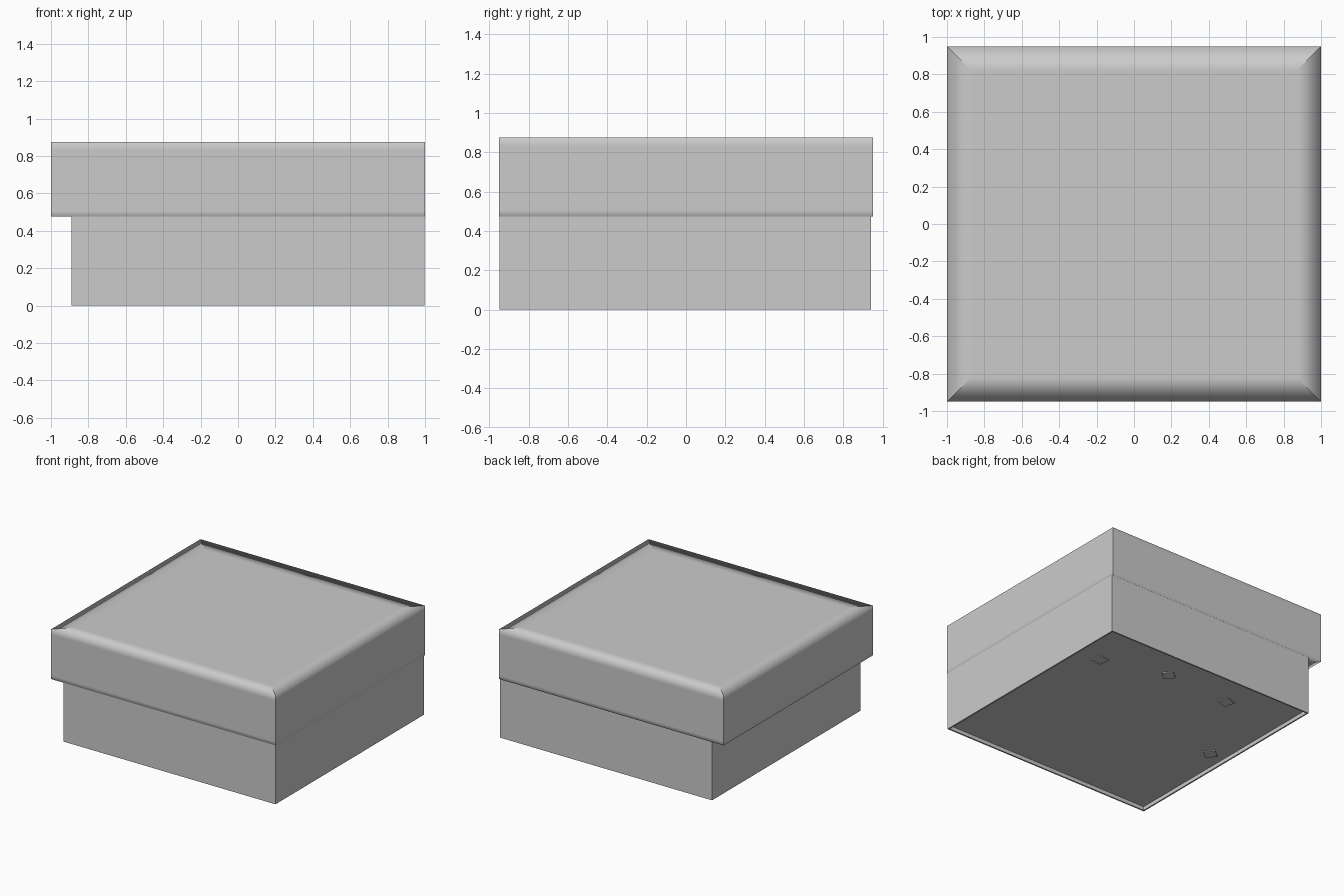
import bpy, bmesh
from math import radians
from mathutils import Matrix

if "Cube" in bpy.data.objects:
    bpy.data.objects.remove(bpy.data.objects["Cube"])


def loft(name, x, y, rings, smooth=False):
    """Stack rectangular rings (inset, z) inside the x/y limits and cap both ends."""
    bm = bmesh.new()
    rows = []
    for i, z in rings:
        pts = [(x[0] + i, y[0] + i), (x[1] - i, y[0] + i),
               (x[1] - i, y[1] - i), (x[0] + i, y[1] - i)]
        rows.append([bm.verts.new((a, b, z)) for a, b in pts])
    for a, b in zip(rows, rows[1:]):
        for k in range(4):
            n = (k + 1) % 4
            bm.faces.new((a[k], a[n], b[n], b[k]))
            # keep the corner edges crisp, let top and bottom edges shade softly
            bm.edges.get((a[k], b[k])).smooth = False
    bm.faces.new(rows[0][::-1])
    bm.faces.new(rows[-1])
    bmesh.ops.recalc_face_normals(bm, faces=bm.faces)
    for f in bm.faces:
        f.smooth = smooth
    return finish(name, bm)


def finish(name, bm):
    mesh = bpy.data.meshes.new(name)
    bm.to_mesh(mesh)
    bm.free()
    ob = bpy.data.objects.new(name, mesh)
    bpy.context.collection.objects.link(ob)
    return ob


# Lid: closed block with soft shading along its top and bottom edges
loft("lid", (-1, 1), (-0.95, 0.95),
     [(0.06, 0.475), (0, 0.475), (0, 0.505), (0, 0.835), (0, 0.875), (0.13, 0.875)],
     smooth=True)

# Base: set off-centre under the lid, with a thin rim around a recessed floor
loft("base", (-0.89, 0.998), (-0.948, 0.94),
     [(0.012, 0.03), (0.012, 0), (0, 0), (0, 0.475)])

# Small shallow pads on the underside
pads = [(0.76, 0.52, 5), (0.23, 0.67, 40), (-0.35, 0.64, 15), (-0.75, -0.02, 40)]
for n, (px, py, angle) in enumerate(pads):
    bm = bmesh.new()
    bmesh.ops.create_cube(bm, size=1, matrix=Matrix.Translation((px, py, 0.029))
                          @ Matrix.Rotation(radians(angle), 4, 'Z')
                          @ Matrix.Diagonal((0.09, 0.09, 0.012, 1)))
    finish(f"underside_pad_{n + 1}", bm)
